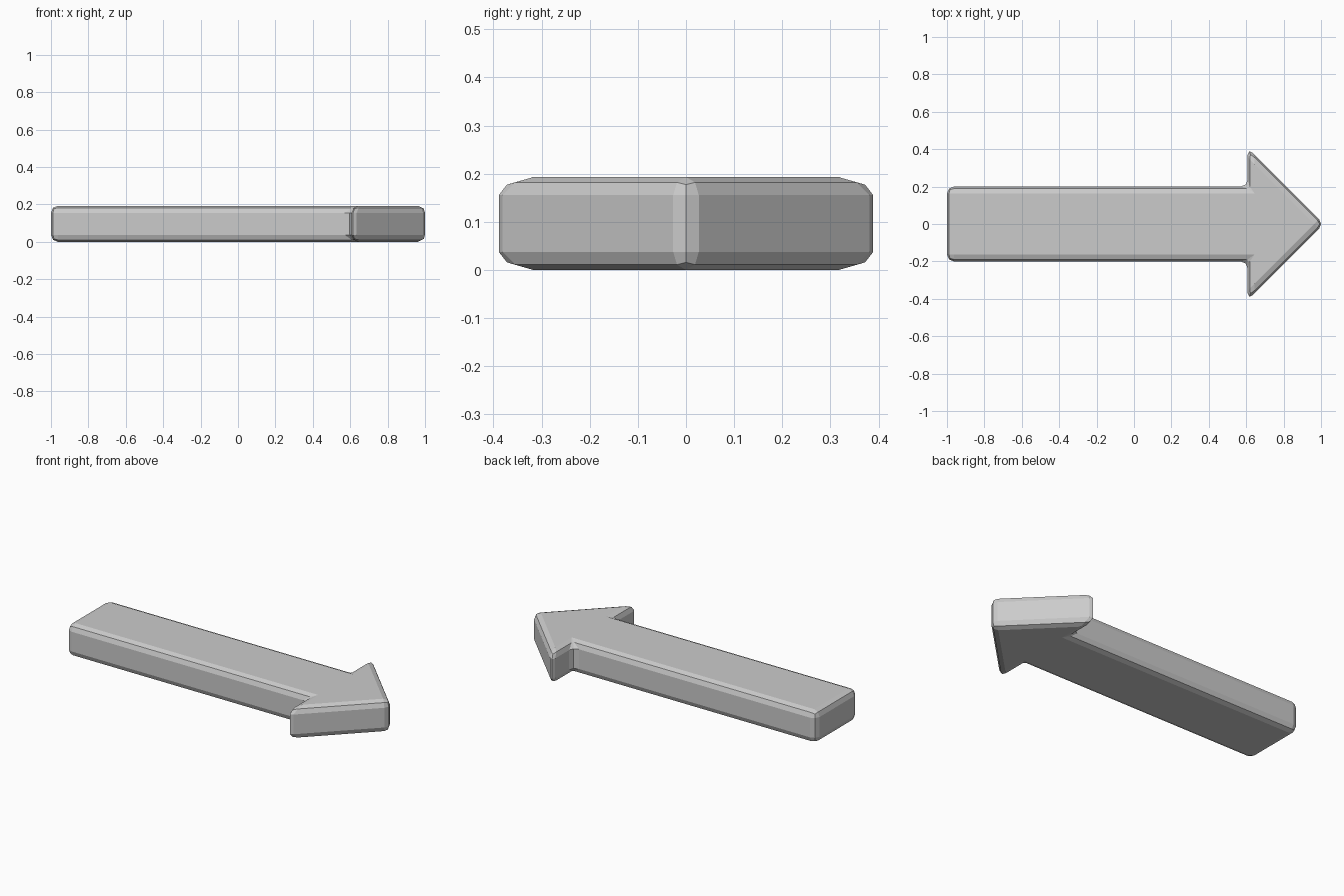
import bpy
import bmesh

if "Cube" in bpy.data.objects:
    bpy.data.objects.remove(bpy.data.objects["Cube"])

HEIGHT = 0.193
BEVEL = 0.0375

# Upper half of the arrow outline, mirrored across y = 0
TIP = (1.0155, 0.0)
half = [(0.608, 0.4075), (0.608, 0.2), (-1.0, 0.2)]
outline = [TIP] + half + [(x, -y) for x, y in reversed(half)]

# Extrude the outline into a flat arrow slab
bm = bmesh.new()
base = bm.faces.new([bm.verts.new((x, y, 0)) for x, y in outline])
top = bmesh.ops.extrude_face_region(bm, geom=[base], use_keep_orig=True)
bmesh.ops.translate(bm, vec=(0, 0, HEIGHT),
                    verts=[v for v in top["geom"] if isinstance(v, bmesh.types.BMVert)])
bmesh.ops.recalc_face_normals(bm, faces=bm.faces)

mesh = bpy.data.meshes.new("arrow")
bm.to_mesh(mesh)
bm.free()
arrow = bpy.data.objects.new("arrow", mesh)
bpy.context.collection.objects.link(arrow)

# Two-step faceted bevel on every edge
bevel = arrow.modifiers.new("edge_bevel", 'BEVEL')
bevel.width = BEVEL
bevel.segments = 2
bevel.limit_method = 'ANGLE'
